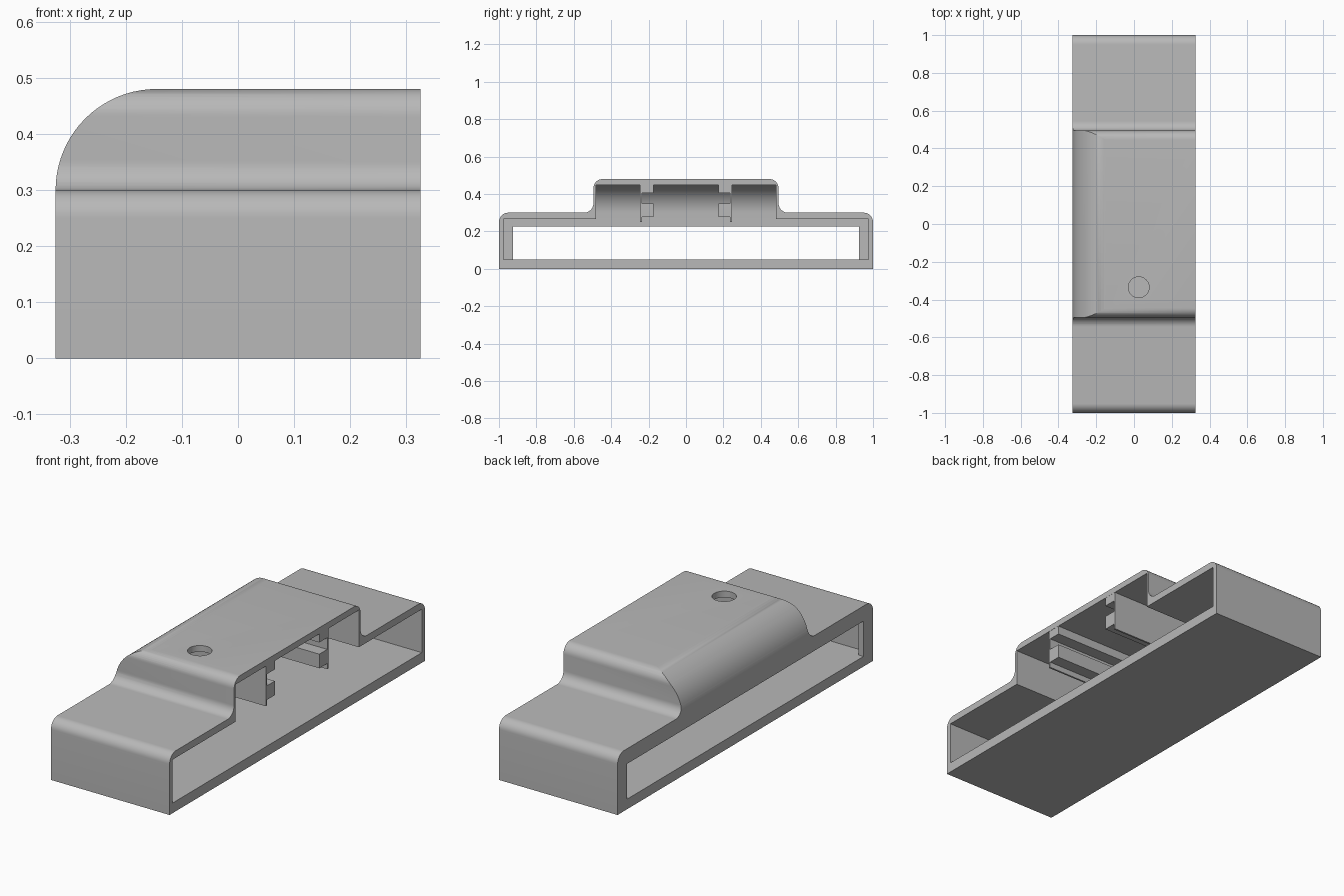
import bpy, bmesh
from math import sin, cos, pi, radians
from mathutils import Vector

cube = bpy.data.objects.get("Cube")
if cube:
    bpy.data.objects.remove(cube)

grey = bpy.data.materials.new("plain grey")
grey.use_nodes = True
colour = (0.48, 0.48, 0.48, 1)
grey.diffuse_color = colour
grey.node_tree.nodes["Principled BSDF"].inputs["Base Color"].default_value = colour

HALF = 0.325          # half depth in x
ARC_X, ARC_Z = -0.145, 0.30


def arc(cx, cy, r, start, end, n=10):
    return [(cx + r * cos(radians(start + (end - start) * i / n)),
             cy + r * sin(radians(start + (end - start) * i / n))) for i in range(n + 1)]


def prism(name, points, axis, lo, hi):
    """Extrude a (y, z) profile along x, or an (x, z) profile along y."""
    bm = bmesh.new()
    place = (lambda p: (lo, p[0], p[1])) if axis == "x" else (lambda p: (p[0], lo, p[1]))
    face = bm.faces.new([bm.verts.new(place(p)) for p in points])
    new = bmesh.ops.extrude_face_region(bm, geom=[face])["geom"]
    step = Vector((hi - lo, 0, 0)) if axis == "x" else Vector((0, hi - lo, 0))
    bmesh.ops.translate(bm, vec=step, verts=[v for v in new if isinstance(v, bmesh.types.BMVert)])
    bmesh.ops.recalc_face_normals(bm, faces=bm.faces)
    mesh = bpy.data.meshes.new(name)
    bm.to_mesh(mesh)
    bm.free()
    mesh.materials.append(grey)
    obj = bpy.data.objects.new(name, mesh)
    bpy.context.collection.objects.link(obj)
    return obj


def combine(target, tool, operation):
    mod = target.modifiers.new("combine", "BOOLEAN")
    mod.operation = operation
    mod.solver = "EXACT"
    mod.object = tool
    bpy.context.view_layer.objects.active = target
    bpy.ops.object.modifier_apply(modifier=mod.name)
    bpy.data.objects.remove(tool)


def mirrored(half):
    return half + [(-y, z) for y, z in reversed(half)]


def rounded_end(r, front, low=-0.1):
    """Side outline with a quarter-round upper edge at the closed end."""
    return ([(ARC_X - r, low), (front, low), (front, ARC_Z + r)]
            + arc(ARC_X, ARC_Z, r, 90, 180, 20))


# Stepped outer body with filleted shoulders
outline = mirrored([(1, 0)] + arc(0.95, 0.25, 0.05, 0, 90)
                   + arc(0.545, 0.35, 0.05, 270, 180)
                   + arc(0.445, 0.43, 0.05, 0, 90))
housing = prism("housing", outline, "x", -HALF, HALF)
combine(housing, prism("end_round", rounded_end(0.1801, 0.5), "y", -1.2, 1.2), "INTERSECT")

# Hollow interior, open at one end
inside = mirrored([(0.975, 0.05), (0.975, 0.265), (0.482, 0.265), (0.482, 0.449)])
cavity = prism("cavity", inside, "x", -0.4, 0.4)
combine(cavity, prism("cavity_round", rounded_end(0.152, 0.5), "y", -1.2, 1.2), "INTERSECT")
combine(housing, cavity, "DIFFERENCE")

# Smaller window through the closed end
window = mirrored([(0.925, 0.05), (0.925, 0.225)])
combine(housing, prism("window", window, "x", -0.5, -0.2), "DIFFERENCE")

# Round hole in the roof
hole = prism("hole", arc(0.025, 0, 0.055, 0, 360 * 31 / 32, 31), "y", 0.4, 0.6)
for v in hole.data.vertices:          # stand the cylinder upright
    v.co = (v.co.x, v.co.z - 0.335, v.co.y)
hole.data.flip_normals()
combine(housing, hole, "DIFFERENCE")

# Notched guide rails hanging from the roof
for side, name in ((-1, "right_rail"), (1, "left_rail")):
    section = [(0.174, 0.455), (0.174, 0.406), (0.236, 0.406), (0.236, 0.348),
               (0.174, 0.348), (0.174, 0.278), (0.236, 0.278), (0.236, 0.25),
               (0.245, 0.25), (0.245, 0.455)]
    rail = prism(name, [(side * y, z) for y, z in section], "x", -0.4, HALF - 0.001)
    combine(rail, prism("rail_end", rounded_end(0.165, 0.5), "y", -1.2, 1.2), "INTERSECT")

# Smooth fillets, crisp edges
for obj in bpy.context.scene.objects:
    if obj.type == "MESH" and obj.name in ("housing", "right_rail", "left_rail"):
        bpy.ops.object.select_all(action="DESELECT")
        obj.select_set(True)
        bpy.context.view_layer.objects.active = obj
        bpy.ops.object.shade_smooth_by_angle(angle=radians(30))
